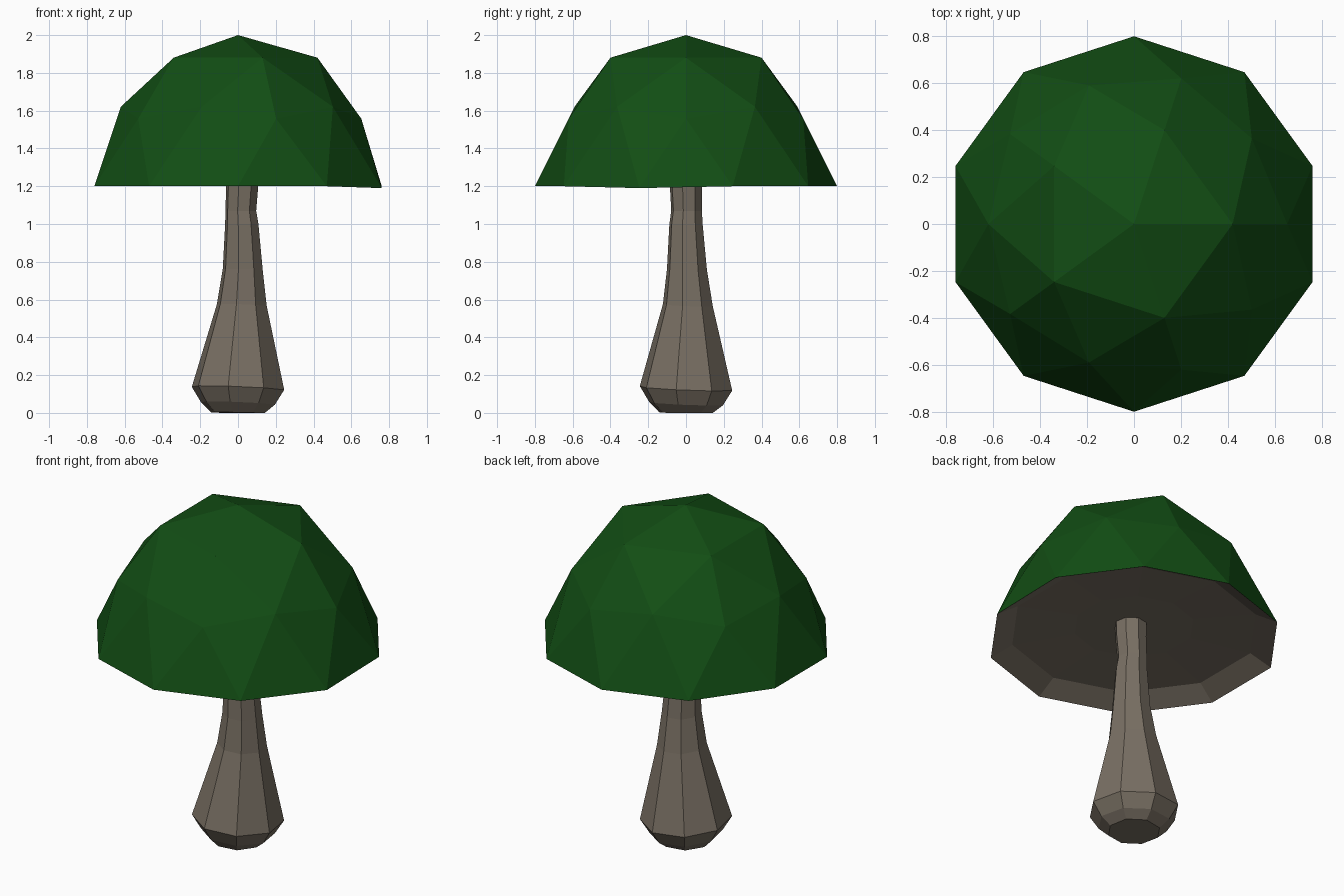
import bpy, bmesh
from math import cos, sin, radians, tau
from mathutils import Vector

if "Cube" in bpy.data.objects:
    bpy.data.objects.remove(bpy.data.objects["Cube"])


def make_material(name, rgb):
    mat = bpy.data.materials.new(name)
    mat.diffuse_color = (*rgb, 1)
    mat.use_nodes = True
    mat.node_tree.nodes["Principled BSDF"].inputs["Base Color"].default_value = mat.diffuse_color
    return mat


def finish(bm, name, mat):
    mesh = bpy.data.meshes.new(name)
    bm.to_mesh(mesh)
    bm.free()
    obj = bpy.data.objects.new(name, mesh)
    mesh.materials.append(mat)
    bpy.context.collection.objects.link(obj)
    return obj


def ring(bm, center, radius, sides, start, tilt=0.0):
    verts = []
    for i in range(sides):
        a = radians(start) + tau * i / sides
        x, y = radius * cos(a), radius * sin(a)
        verts.append(bm.verts.new(Vector(center) + Vector((x, y, -tilt * (x + y)))))
    return verts


def bridge(bm, lower, upper):
    n = len(lower)
    for i in range(n):
        j = (i + 1) % n
        bm.faces.new((lower[i], lower[j], upper[j], upper[i]))


green = make_material("cap_green", (0.006, 0.075, 0.007))
brown = make_material("stem_brown", (0.19, 0.16, 0.125))
RIM_Z, CAP_R = 1.2, 0.8


def droop(verts):
    # One rim corner hangs slightly lower
    for v in verts:
        if v.co.x > 0.7 and v.co.y < 0 and v.co.z < RIM_Z + 0.01:
            v.co.z -= 0.01


# Cap: upper half of a faceted ball, pulled in around the middle
bm = bmesh.new()
bmesh.ops.create_icosphere(bm, subdivisions=2, radius=CAP_R)
bmesh.ops.delete(bm, geom=[v for v in bm.verts if v.co.z < -0.01], context='VERTS')
for v in bm.verts:
    if 0.2 < v.co.z < 0.5:
        v.co.x *= 0.912
        v.co.y *= 0.912
    v.co.z += RIM_Z
droop(bm.verts)
finish(bm, "cap", green)

# Underside of the cap: shallow concave dish
bm = bmesh.new()
rings = [ring(bm, (0, 0, z), r, 10, 18)
         for r, z in ((CAP_R, RIM_Z), (0.68, 1.265), (0.33, 1.285))]
for a, b in zip(rings, rings[1:]):
    bridge(bm, b, a)
    for f in bm.faces:
        f.normal_update()
bm.faces.new(rings[-1])
droop(rings[0])
for f in bm.faces:
    f.normal_update()
    if f.normal.z > 0:
        f.normal_flip()
finish(bm, "cap_underside", brown)

# Stem: eight-sided, bulbous foot, leaning slightly
stem_profile = [  # centre x, centre y, z, radius, tilt
    (0, 0, 0.005, 0.145, 0.02),
    (0, 0, 0.05, 0.2, 0.04),
    (0, 0, 0.13, 0.25, 0.04),
    (0.02, 0.01, 0.57, 0.135, 0.04),
    (0.025, 0.005, 0.76, 0.108, 0.02),
    (0.02, 0, 1.0, 0.09, 0),
    (0.015, 0.003, 1.07, 0.083, 0),
    (0.022, 0, 1.2, 0.087, 0),
    (0.022, 0, 1.3, 0.09, 0),
]
bm = bmesh.new()
rings = [ring(bm, (x, y, z), r, 8, -12, t) for x, y, z, r, t in stem_profile]
for v in rings[0]:
    v.co.z = max(0, v.co.z - 0.005)
for a, b in zip(rings, rings[1:]):
    bridge(bm, a, b)
bm.faces.new(rings[0][::-1])
bm.faces.new(rings[-1])
finish(bm, "stem", brown)
